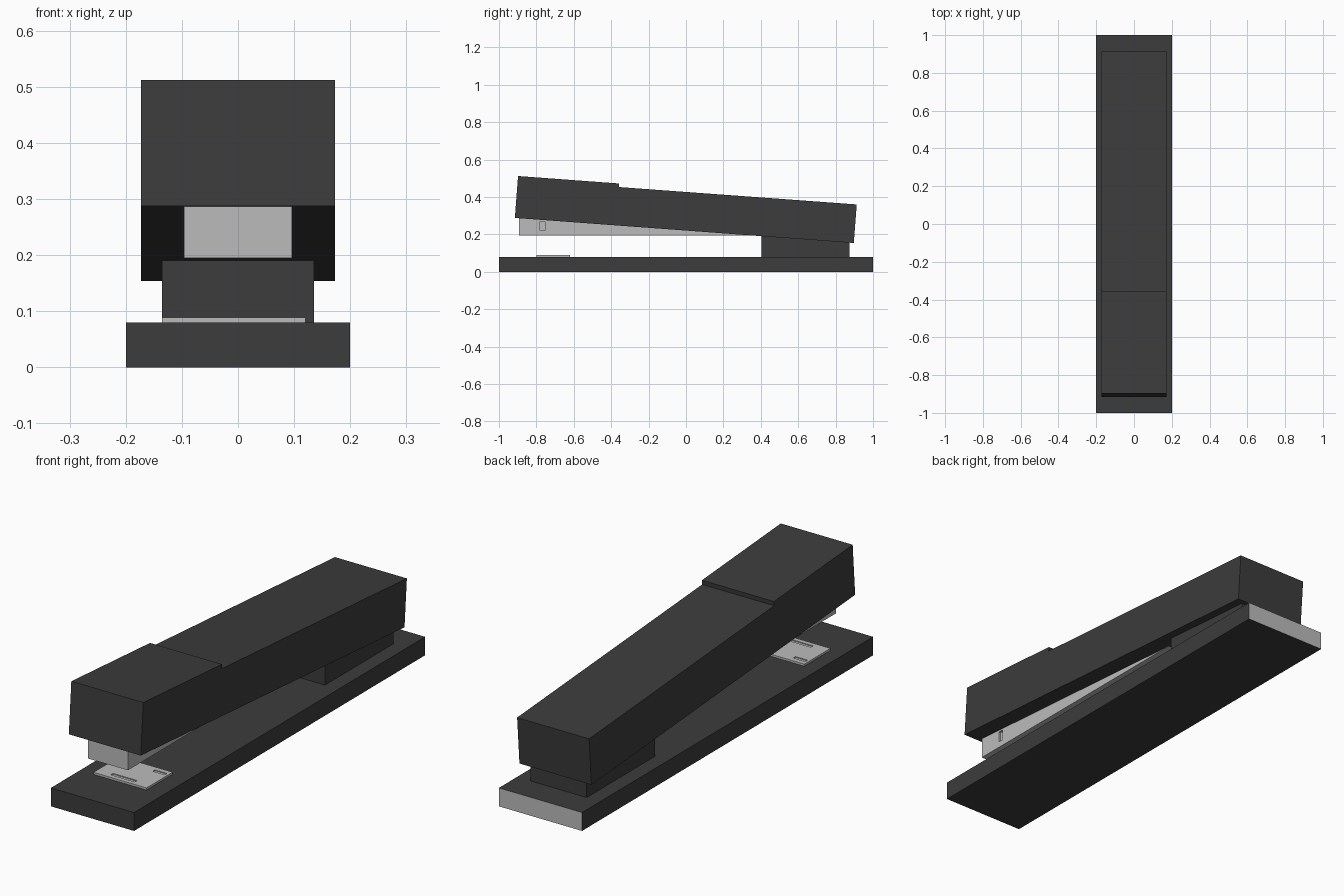
import bpy, bmesh

if "Cube" in bpy.data.objects:
    bpy.data.objects.remove(bpy.data.objects["Cube"])


def material(name, v):
    m = bpy.data.materials.new(name)
    m.diffuse_color = (v, v, v, 1)
    m.use_nodes = True
    m.node_tree.nodes["Principled BSDF"].inputs["Base Color"].default_value = m.diffuse_color
    return m


dark = material("dark_plastic", 0.045)
steel = material("steel", 0.5)


def extrude(name, profile, x0, x1, *mats):
    """Side profile of (y, z) points extruded along x."""
    bm = bmesh.new()
    face = bm.faces.new([bm.verts.new((x0, y, z)) for y, z in profile])
    new = bmesh.ops.extrude_face_region(bm, geom=[face])["geom"]
    bmesh.ops.translate(bm, vec=(x1 - x0, 0, 0),
                        verts=[v for v in new if isinstance(v, bmesh.types.BMVert)])
    bmesh.ops.recalc_face_normals(bm, faces=bm.faces)
    mesh = bpy.data.meshes.new(name)
    bm.to_mesh(mesh)
    bm.free()
    for m in mats:
        mesh.materials.append(m)
    ob = bpy.data.objects.new(name, mesh)
    bpy.context.collection.objects.link(ob)
    return ob


def box(name, x0, x1, y0, y1, z0, z1, *mats):
    return extrude(name, [(y0, z0), (y1, z0), (y1, z1), (y0, z1)], x0, x1, *mats)


def cut(target, cutter):
    cutter.hide_render = True
    cutter.hide_set(True)
    mod = target.modifiers.new(cutter.name, 'BOOLEAN')
    mod.operation = 'DIFFERENCE'
    mod.solver = 'EXACT'
    mod.object = cutter


def underside(y):
    return 0.288 - 0.0739 * (y + 0.915)


# Base with a bare metal rear end
base = box("base", -0.2, 0.2, -1, 1, 0, 0.08, dark, steel)
for p in base.data.polygons:
    if p.normal.y > 0.9:
        p.material_index = 1

# Tilted upper arm with a stepped front cap
extrude("upper_arm", [(-0.915, 0.288), (-0.898, 0.512), (-0.357, 0.472), (-0.3585, 0.453),
                      (0.913, 0.36), (0.897, 0.154)], -0.173, 0.173, dark)

# Hinge block between base and arm
extrude("hinge_block", [(0.405, 0.08), (0.875, 0.08), (0.875, underside(0.875) + 0.003),
                        (0.405, underside(0.405) + 0.003)], -0.135, 0.135, dark)

# Staple magazine in two halves with a small side slot
for side, s in (("left", -1), ("right", 1)):
    half = extrude("magazine_" + side,
                   [(-0.893, 0.195), (0.41, 0.195), (0.41, 0.198),
                    (-0.893, underside(-0.893) + 0.003)], 0, s * 0.096, steel)
    if s > 0:
        cut(half, box("slot_cutter", 0.086, 0.11, -0.78, -0.755, 0.222, 0.27, steel))

# Anvil plate with inward and outward staple grooves
anvil = box("anvil_plate", -0.135, 0.12, -0.8, -0.62, 0.08, 0.089, steel)
cx = -0.008
grooves = [("front", cx - 0.058, cx + 0.058, -0.772),
           ("rear_left", cx - 0.116, cx - 0.058, -0.65),
           ("rear_right", cx + 0.058, cx + 0.116, -0.65)]
for n, x0, x1, y in grooves:
    cut(anvil, box("groove_cutter_" + n, x0, x1, y - 0.008, y + 0.008, 0.085, 0.1, steel))
